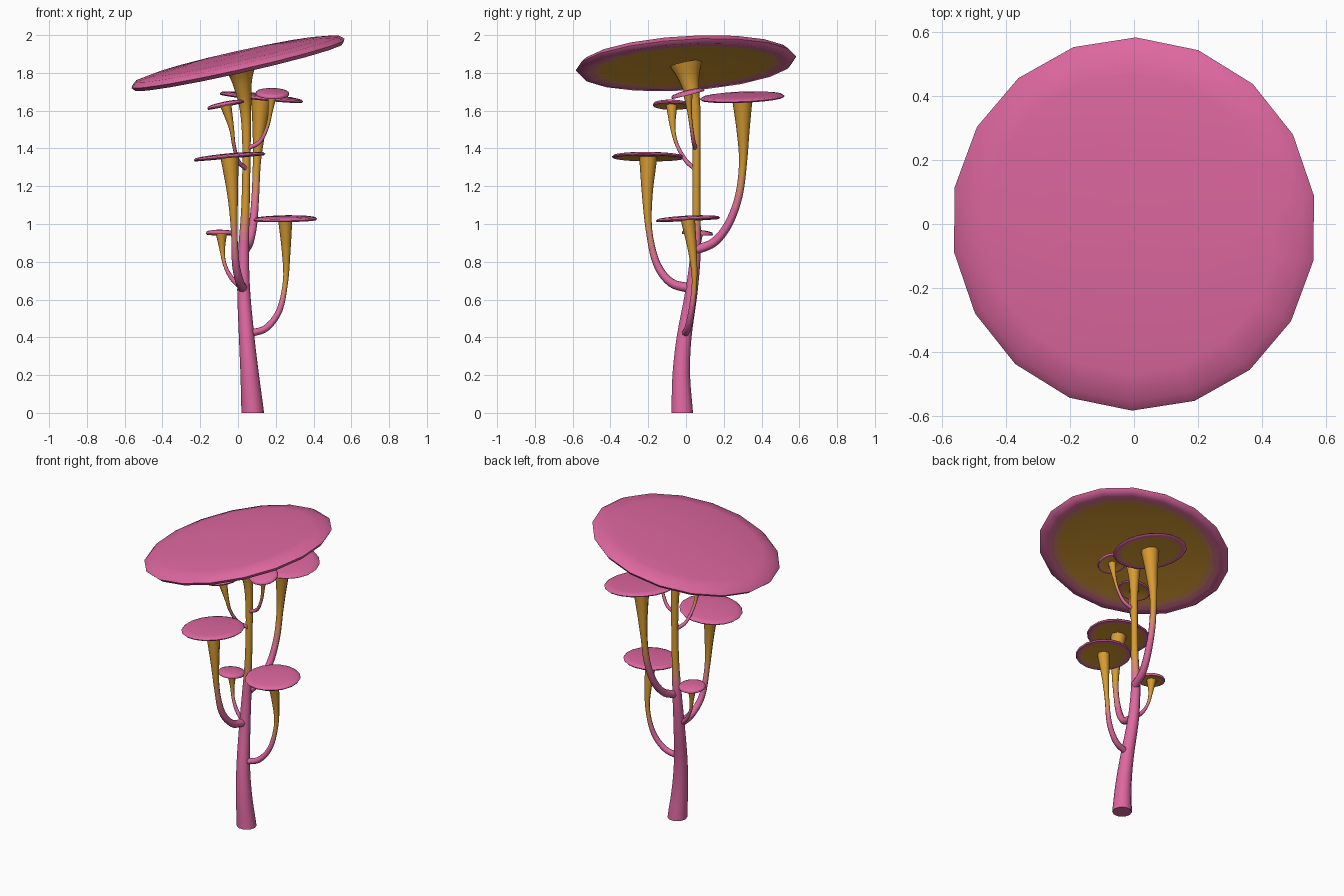
import bpy, bmesh, math
from mathutils import Vector

if "Cube" in bpy.data.objects:
    bpy.data.objects.remove(bpy.data.objects["Cube"], do_unlink=True)

# Palette: pink fading to ochre in five steps
PINK, OCHRE = Vector((0.73, 0.136, 0.35)), Vector((0.68, 0.33, 0.032))
NAMES = ["pink", "dusty rose", "rose ochre blend", "warm ochre blend", "ochre"]
LAST = len(NAMES) - 1
mats = []
for i, name in enumerate(NAMES):
    colour = (*PINK.lerp(OCHRE, i / LAST), 1)
    m = bpy.data.materials.new(name)
    m.use_nodes = True
    m.diffuse_color = colour
    bsdf = next(n for n in m.node_tree.nodes if n.type == "BSDF_PRINCIPLED")
    bsdf.inputs["Base Color"].default_value = colour
    bsdf.inputs["Roughness"].default_value = 0.8
    mats.append(m)


def loft(name, rings, rule):
    """Skin closed rings of points; rule(band, face) gives the material."""
    bm = bmesh.new()
    loops = [[bm.verts.new(p) for p in ring] for ring in rings]
    n = len(loops[0])
    bands = [(0, bm.faces.new(loops[0][::-1]))]
    for b, (lo, hi) in enumerate(zip(loops, loops[1:])):
        for i in range(n):
            j = (i + 1) % n
            bands.append((b, bm.faces.new((lo[i], lo[j], hi[j], hi[i]))))
    bands.append((len(loops) - 2, bm.faces.new(loops[-1])))
    for b, f in bands:
        f.material_index = rule(b, f)
    bmesh.ops.recalc_face_normals(bm, faces=bm.faces[:])
    me = bpy.data.meshes.new(name)
    bm.to_mesh(me)
    bm.free()
    for m in mats:
        me.materials.append(m)
    ob = bpy.data.objects.new(name, me)
    bpy.context.collection.objects.link(ob)
    bpy.ops.object.select_all(action="DESELECT")
    ob.select_set(True)
    bpy.context.view_layer.objects.active = ob
    bpy.ops.object.shade_smooth_by_angle(angle=math.radians(50))
    return ob


def smooth_path(pts, steps=5):
    """Catmull-Rom resampling of points of any dimension."""
    p = [Vector(q) for q in pts]
    p = [2 * p[0] - p[1]] + p + [2 * p[-1] - p[-2]]
    out = []
    for a, b, c, d in zip(p, p[1:], p[2:], p[3:]):
        for k in range(steps):
            t = k / steps
            out.append(0.5 * (2 * b + (c - a) * t + (2 * a - 5 * b + 4 * c - d) * t ** 2
                              + (3 * b - a - 3 * c + d) * t ** 3))
    return out + [p[-2]]


def stem(name, path, blend_z, blend_width, sides=8):
    """Tube through (x, y, z, radius) points, pink below and ochre above."""
    pts = smooth_path(path)
    centres = [q.xyz for q in pts]
    rings = []
    for i, q in enumerate(pts):
        tangent = centres[min(i + 1, len(pts) - 1)] - centres[max(i - 1, 0)]
        if i == 0 and q.z < 0.01:
            tangent = Vector((0, 0, 1))
        turn = Vector((0, 0, 1)).rotation_difference(tangent)
        rings.append([q.xyz + turn @ Vector((math.cos(a), math.sin(a), 0)) * q.w
                      for a in (math.tau * k / sides for k in range(sides))])

    def rule(b, f):
        t = (f.calc_center_median().z - blend_z) / blend_width + 0.5
        return round(LAST * min(1, max(0, t)))
    return loft(name, rings, rule)


# Cap cross-section from underside centre, round the rim, to the top centre
PROFILE = [(.08, 0), (.5, -.005), (.78, -.015), (.84, -.018), (.9, -.02), (.97, -.02),
           (1, 0), (.95, .025), (.8, .038), (.45, .05), (.1, .055)]
BANDS = [4, 4, 3, 1]


def cap(name, centre, radius, slope_x, slope_y, thick, sides=18):
    turn = Vector((0, 0, 1)).rotation_difference(Vector((-slope_x, -slope_y, 1)))
    angles = [math.tau * (k + 0.45) / sides for k in range(sides)]
    rings = [[Vector(centre) + turn @ Vector((r * radius * math.cos(a),
                                              r * radius * math.sin(a), h * thick))
              for a in angles] for r, h in PROFILE]
    return loft(name, rings, lambda b, f: BANDS[b] if b < len(BANDS) else 0)


def branch(name, path, radii, blend, radius, slopes, thick=0.35):
    """Curved side stem, flaring at the top into a tilted cap."""
    base, mid, top = radii
    pts = []
    for i, p in enumerate(path):
        t = i / (len(path) - 1)
        r = base + (mid - base) * min(1, t / 0.6)
        pts.append((*p, r + (top - mid) * max(0, (t - 0.6) / 0.4) ** 1.5))
    stem(name + "_stem", pts, *blend)
    cap(name + "_cap", path[-1], radius, *slopes, thick)


# Main trunk and large cap
stem("trunk", [(.078, -.02, 0, .06), (.062, -.025, .2, .049), (.046, -.01, .4, .041),
               (.03, .03, .65, .034), (.03, .052, .87, .028), (.04, .055, 1.1, .022),
               (.045, .055, 1.4, .022), (.04, .048, 1.6, .03), (.022, .02, 1.75, .052),
               (.01, .0, 1.85, .09)], .97, .2, sides=10)
cap("main_cap", (0, 0, 1.85), .585, .224, .06, 1)

# Side branches
branch("front_branch", [(.025, .02, .66), (.01, -.08, .69), (-.012, -.155, .79),
                        (-.02, -.195, .96), (-.028, -.205, 1.15), (-.045, -.2, 1.355)],
       (.026, .017, .048), (.92, .25), .193, (.09, -.01))
branch("left_branch", [(.06, -.005, .42), (.15, .01, .45), (.22, .03, .545),
                       (.252, .045, .7), (.255, .035, .85), (.25, .01, 1.025)],
       (.02, .014, .038), (.62, .15), .17, (.015, .05))
branch("small_right_branch", [(.02, .03, .66), (-.035, .04, .715), (-.07, .05, .785),
                              (-.083, .058, .86), (-.088, .06, .95)],
       (.014, .009, .03), (.79, .1), .083, (-.02, -.06))
branch("back_branch", [(.04, .06, .865), (.06, .15, .905), (.08, .225, 1.0),
                       (.092, .28, 1.15), (.1, .302, 1.33), (.112, .302, 1.5),
                       (.124, .298, 1.67)],
       (.025, .019, .055), (1.17, .2), .225, (-.1, .04))
branch("upper_right_branch", [(.04, .045, 1.295), (0, 0, 1.335), (-.022, -.048, 1.42),
                              (-.035, -.07, 1.51), (-.065, -.076, 1.63)],
       (.013, .009, .03), (1.42, .1), .1, (.2, -.02))
branch("upper_left_branch", [(.05, .05, 1.4), (.115, .04, 1.435), (.155, .028, 1.515),
                             (.172, .018, 1.6), (.182, .01, 1.69)],
       (.012, .009, .025), (1.5, .1), .09, (-.02, .25))
